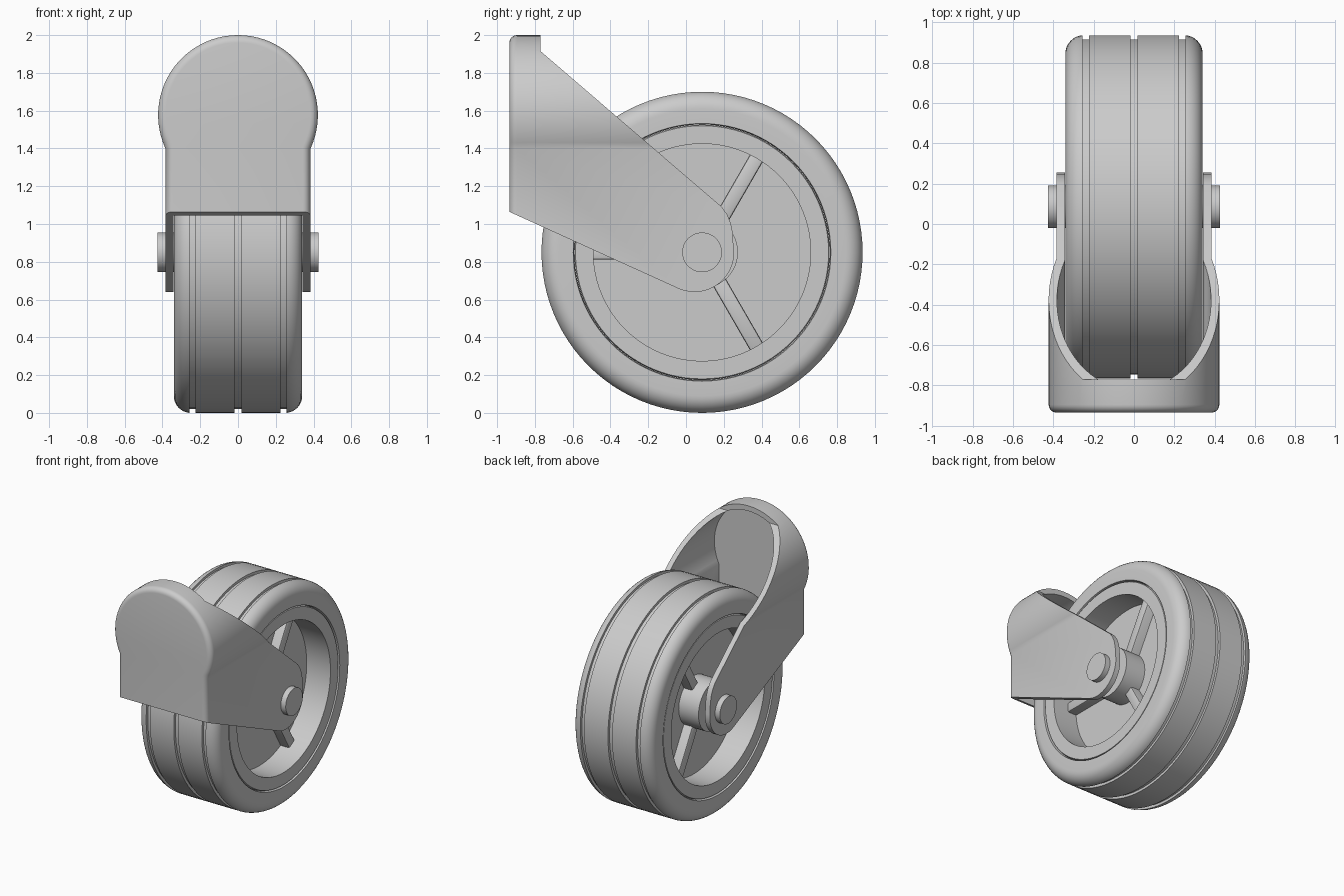
import bpy, bmesh
from math import sin, cos, pi, radians, sqrt, atan2
from mathutils import Matrix

if "Cube" in bpy.data.objects:
    bpy.data.objects.remove(bpy.data.objects["Cube"])

CY, CZ = 0.085, 0.85          # wheel axis


def activate(ob):
    bpy.ops.object.select_all(action='DESELECT')
    ob.select_set(True)
    bpy.context.view_layer.objects.active = ob


def shade(ob):
    activate(ob)
    bpy.ops.object.shade_smooth_by_angle(angle=radians(30))


def make(name, bm, smooth=True):
    bmesh.ops.recalc_face_normals(bm, faces=bm.faces[:])
    me = bpy.data.meshes.new(name)
    bm.to_mesh(me)
    bm.free()
    ob = bpy.data.objects.new(name, me)
    bpy.context.collection.objects.link(ob)
    if smooth:
        shade(ob)
    return ob


def bridge(bm, rings, wrap):
    pairs = list(zip(rings, rings[1:] + rings[:1]))
    for a, b in (pairs if wrap else pairs[:-1]):
        for i in range(len(a)):
            j = (i + 1) % len(a)
            bm.faces.new((a[i], a[j], b[j], b[i]))


def revolve(name, profile, seg=96):
    """Turn a closed (x, radius) profile about the wheel axis."""
    bm = bmesh.new()
    rings = []
    for k in range(seg):
        t = 2 * pi * k / seg
        rings.append([bm.verts.new((x, CY + r * cos(t), CZ + r * sin(t))) for x, r in profile])
    bridge(bm, rings, True)
    return make(name, bm)


def loft(name, rings):
    bm = bmesh.new()
    rings = [[bm.verts.new(p) for p in ring] for ring in rings]
    bridge(bm, rings, False)
    bm.faces.new(rings[0])
    bm.faces.new(rings[-1])
    return make(name, bm, False)


def cylinder(name, r, half, seg=48):
    bm = bmesh.new()
    m = Matrix.Translation((0, CY, CZ)) @ Matrix.Rotation(pi / 2, 4, 'Y')
    bmesh.ops.create_cone(bm, cap_ends=True, segments=seg, radius1=r, radius2=r,
                          depth=2 * half, matrix=m)
    return make(name, bm)


def boolean(ob, cutter, op):
    mod = ob.modifiers.new('cut', 'BOOLEAN')
    mod.operation, mod.object, mod.solver = op, cutter, 'EXACT'
    activate(ob)
    bpy.ops.object.modifier_apply(modifier=mod.name)
    bpy.data.objects.remove(cutter)


# Tyre with rounded shoulders and three tread grooves
R, W, B = 0.85, 0.34, 0.09
half = [(W - 0.02, 0.677), (W, 0.682)]
half += [(W - B + B * cos(a), R - B + B * sin(a)) for a in [pi / 2 * i / 8 for i in range(8)]]
g = 0.24
half += [(g + 0.016, R), (g + 0.016, R - 0.02), (g - 0.016, R - 0.02), (g - 0.016, R)]
half += [(0.018, R), (0.018, R - 0.02)]
revolve('tyre', half + [(-x, r) for x, r in reversed(half)])

# Rim with a recessed central web on both sides
rim = [(0.13, 0.1), (0.13, 0.575), (0.335, 0.575), (0.335, 0.67), (0.32, 0.676)]
revolve('rim', rim + [(-x, r) for x, r in reversed(rim)])

# Hub and axle pin
cylinder('hub', 0.19, 0.3)
cylinder('axle', 0.105, 0.425)

# Three spokes with softened edges
bm = bmesh.new()
for a in (60, 180, 300):
    m = (Matrix.Translation((0, CY, CZ)) @ Matrix.Rotation(radians(a), 4, 'X')
         @ Matrix.Translation((0, 0.36, 0)) @ Matrix.Diagonal((0.41, 0.45, 0.078, 1)))
    bmesh.ops.create_cube(bm, size=1, matrix=m)
bmesh.ops.bevel(bm, geom=bm.edges[:], offset=0.012, segments=2, profile=0.5, affect='EDGES')
make('spokes', bm)


# Fork shell: arched section swept along y, hollowed, trimmed to the side outline
def arch(y, inset, zb=0.4, n=48):
    r, w = 0.423 - inset, 0.383 - inset
    a0 = -atan2(sqrt(r * r - w * w), w)
    pts = [(w, y, zb)]
    for i in range(n + 1):
        a = a0 + (pi - 2 * a0) * i / n
        pts.append((r * cos(a), y, 1.577 + r * sin(a)))
    return pts + [(-w, y, zb)]


bev = 0.04
rings = [arch(-0.935 + bev * (1 - cos(a)), bev * (1 - sin(a)))
         for a in [pi / 2 * i / 6 for i in range(7)]]
fork = loft('fork', rings + [arch(0.4, 0)])
inner = loft('inner_cutter', [arch(-0.895, 0.041, 0.3), arch(0.5, 0.041, 0.3)])
boolean(fork, inner, 'DIFFERENCE')

outline = [(-1.0, 1.094), (-1.0, 2.1), (-0.77, 2.1), (-0.77, 1.915),
           (0.19, 1.09), (0.218, 1.05), (0.237, 1.005), (0.248, 0.95)]
for i in range(17):
    a = radians(12 - (12 + 113) * i / 16)
    outline.append((0.045 + 0.21 * cos(a), 0.85 + 0.21 * sin(a)))
trim = loft('trim_cutter', [[(x, y, z) for y, z in outline] for x in (-0.6, 0.6)])
boolean(fork, trim, 'INTERSECT')
shade(fork)
